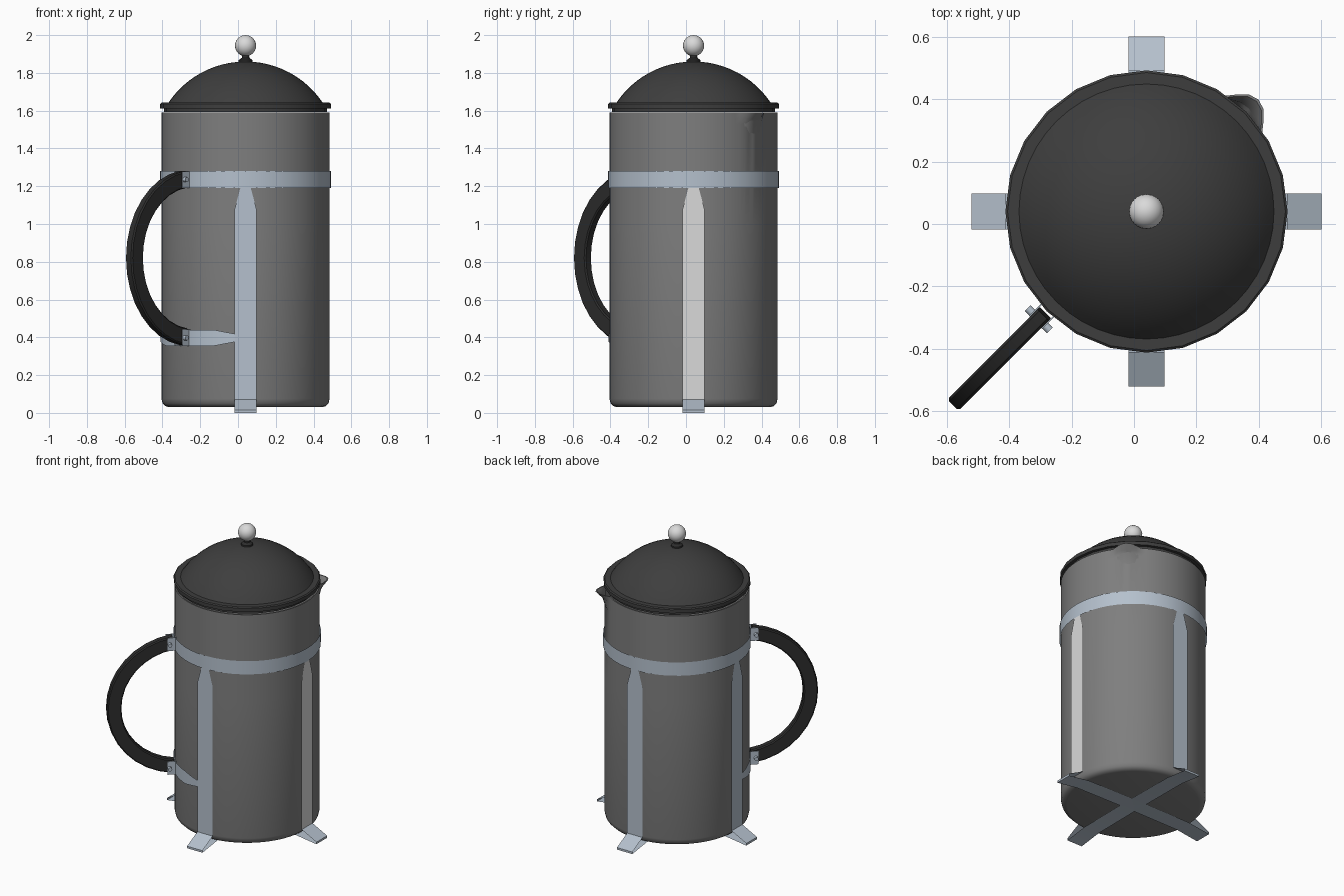
import bpy, bmesh, math
from mathutils import Matrix, Vector

if "Cube" in bpy.data.objects:
    bpy.data.objects.remove(bpy.data.objects["Cube"])

CX, CY = 0.04, 0.04          # axis of the pot
AXIS = Matrix.Translation((CX, CY, 0))


def mat(name, col):
    m = bpy.data.materials.new(name)
    m.diffuse_color = (*col, 1)
    m.use_nodes = True
    m.node_tree.nodes["Principled BSDF"].inputs["Base Color"].default_value = m.diffuse_color
    return m


GREY = mat("grey_body", (0.21, 0.21, 0.21))
LID = mat("charcoal_lid", (0.048, 0.048, 0.048))
BLACK = mat("black_handle", (0.026, 0.026, 0.026))
STEEL = mat("blue_steel", (0.46, 0.53, 0.61))
CHROME = mat("light_chrome", (0.70, 0.70, 0.70))


def rot(deg):
    return AXIS @ Matrix.Rotation(math.radians(deg), 4, 'Z')


def finish(name, bm, mats, angle=35, matrix=AXIS):
    bm.transform(matrix)
    me = bpy.data.meshes.new(name)
    bm.to_mesh(me)
    bm.free()
    for m in mats:
        me.materials.append(m)
    me.shade_smooth()
    me.set_sharp_from_angle(angle=math.radians(angle))
    ob = bpy.data.objects.new(name, me)
    bpy.context.collection.objects.link(ob)
    return ob


def lathe(profile, n):
    """Revolve (radius, z) points, listed from the bottom up the outside."""
    bm = bmesh.new()
    rings = [[bm.verts.new((r * math.cos(2 * math.pi * j / n),
                            r * math.sin(2 * math.pi * j / n), z))
              for r, z in profile] for j in range(n)]
    for j in range(n):
        a, b = rings[j], rings[(j + 1) % n]
        for i in range(len(profile) - 1):
            bm.faces.new((a[i], b[i], b[i + 1], a[i + 1]))
    bmesh.ops.remove_doubles(bm, verts=bm.verts, dist=1e-5)
    return bm


def sheet(rows):
    """Thin sheet through pairs of points."""
    bm = bmesh.new()
    vs = [[bm.verts.new(p) for p in row] for row in rows]
    for (a0, b0), (a1, b1) in zip(vs, vs[1:]):
        bm.faces.new((a1, b1, b0, a0))
    return bm


# Body with rounded base, rim thickness and a pinched spout
bm = lathe([(0, .03), (.405, .03), (.425, .036), (.439, .05), (.445, .075),
            (.445, 1.0), (.445, 1.53), (.445, 1.56), (.445, 1.59),
            (.437, 1.59), (.437, 1.56), (.437, 1.45)], 96)
for v in bm.verts:
    if v.co.z > 1.54:
        d = abs(math.degrees(math.atan2(v.co.y, v.co.x)) - 45)
        w = max(0, 1 - (d / 10) ** 2) * (v.co.z - 1.53) / 0.06
        r = Vector((v.co.x, v.co.y, 0)).normalized()
        v.co += r * 0.062 * w
finish("pot_body", bm, [GREY], 40)

# Lid: faceted rim and smooth dome
finish("lid_rim", lathe([(0, 1.592), (.432, 1.592), (.432, 1.612), (.452, 1.612),
                         (.452, 1.636), (.445, 1.642), (.39, 1.642)], 24), [LID], 30)
R, top = 0.492, 1.86
dome = [(R * math.sin(math.radians(a)), top - R + R * math.cos(math.radians(a)))
        for a in [57 - 57 * i / 12 for i in range(13)]]
finish("lid_dome", lathe(dome, 48), [LID])

# Knob and its neck
finish("knob_neck", lathe([(.038, 1.845), (.036, 1.868), (.02, 1.88),
                           (.018, 1.91)], 24), [BLACK])
ball = [(.056 * math.cos(t), 1.944 + .056 * math.sin(t))
        for t in [math.pi * (i / 12 - .5) for i in range(13)]]
finish("knob", lathe(ball, 24), [CHROME])

# Steel band around the body
finish("upper_band", lathe([(.453, 1.19), (.453, 1.28)], 48), [STEEL])

# Four straps running down, out into feet and under the base
path = [(.45, 1.20, .025), (.45, 1.08, .0575), (.45, .07, .0575),
        (.56, .014, .0575), (.56, 0, .0575), (.40, .022, .0575), (0, .025, .0575)]
for i, side in enumerate(("right", "back", "left", "front")):
    bm = sheet([((r, -w, z), (r, w, z)) for r, z, w in path])
    for f in bm.faces:
        if side == "right" and f.calc_center_median().z > 0.07:
            f.material_index = 1
    finish(side + "_strap_and_foot", bm, [STEEL, CHROME], 15, rot(90 * i))

# Lower arm curving from the left strap to the front strap
rows = []
for k in range(31):
    a = 187 + 76 * k / 30
    h = .021 + .022 * min(1, min(a - 187, 263 - a) / 15)
    c, s = .453 * math.cos(math.radians(a)), .453 * math.sin(math.radians(a))
    rows.append(((c, s, .397 - h), (c, s, .397 + h)))
finish("lower_arm", sheet(rows), [STEEL])

# Curved handle, a chamfered bar swept along an arc
HANDLE = rot(225)
bm = bmesh.new()
u, v, c = .045, .025, .007
section = [(u, v - c), (u - c, v), (c - u, v), (-u, v - c),
           (-u, c - v), (c - u, -v), (u - c, -v), (u, c - v)]
loops = []
for k in range(17):
    a = math.radians(-83 + 166 * k / 16)
    loops.append([bm.verts.new((.412 + (.42 + p) * math.cos(a), t,
                                .82 + (.42 + p) * math.sin(a))) for p, t in section])
for l0, l1 in zip(loops, loops[1:]):
    for i in range(8):
        j = (i + 1) % 8
        bm.faces.new((l0[i], l0[j], l1[j], l1[i]))
bm.faces.new(loops[0])
bm.faces.new(loops[-1])
bmesh.ops.recalc_face_normals(bm, faces=bm.faces)
finish("handle", bm, [BLACK], 20, HANDLE)

# Clamps: two cheek plates and a cross bolt at each handle end
for name, z in (("lower", .397), ("upper", 1.235)):
    bm = bmesh.new()
    for t in (-.028, .028):
        bmesh.ops.create_cube(bm, size=1, matrix=Matrix.Translation((.472, t, z))
                              @ Matrix.Diagonal((.06, .004, .088, 1)))
    bmesh.ops.create_cone(bm, cap_ends=True, segments=12, radius1=.013, radius2=.013,
                          depth=.1, matrix=Matrix.Translation((.488, 0, z))
                          @ Matrix.Rotation(math.pi / 2, 4, 'X'))
    finish(name + "_handle_clamp", bm, [STEEL], 35, HANDLE)
